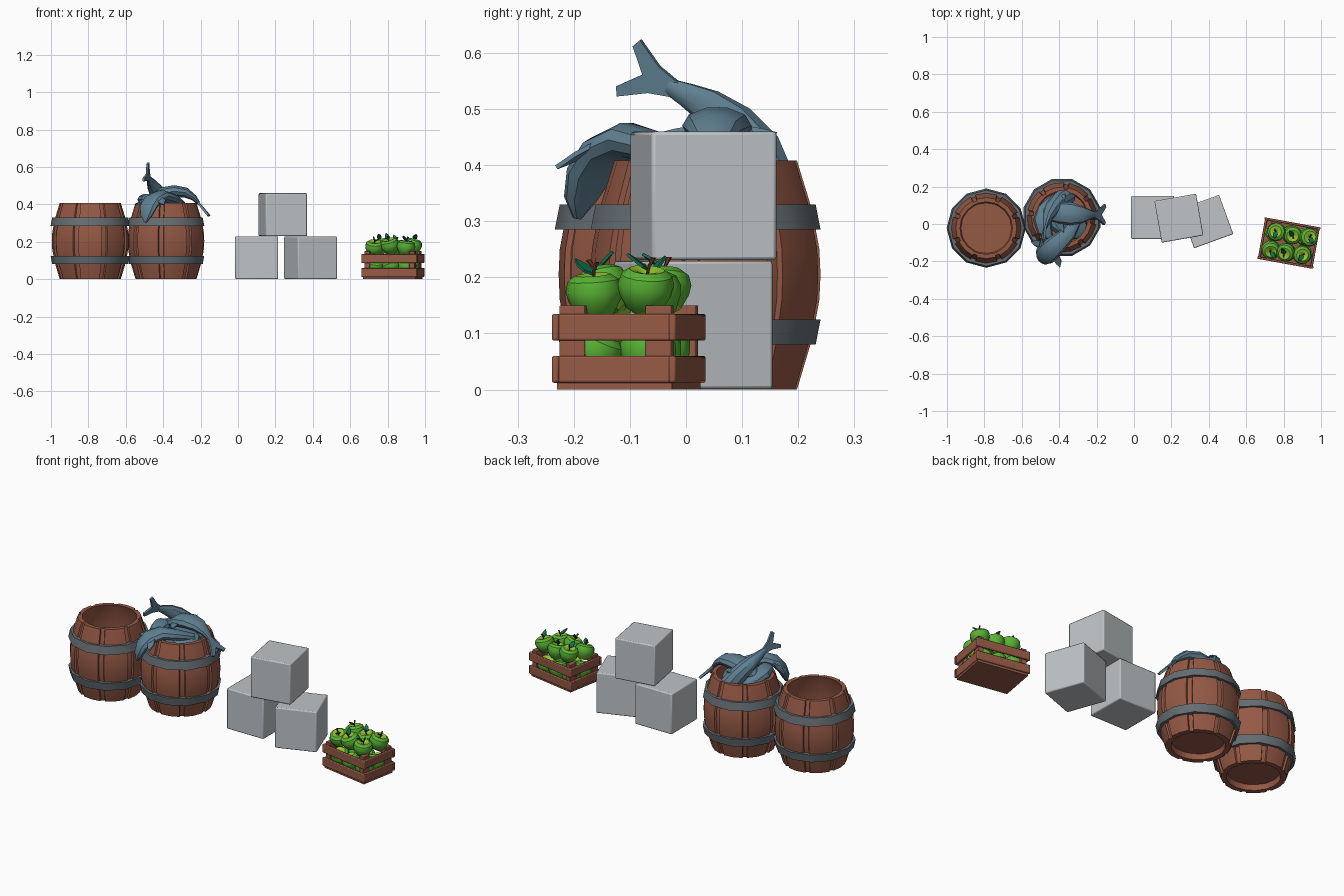
import bpy, bmesh, math, random
from mathutils import Vector, Matrix, Euler

if "Cube" in bpy.data.objects:
    bpy.data.objects.remove(bpy.data.objects["Cube"])

random.seed(4)


def mat(name, c):
    m = bpy.data.materials.new(name)
    m.diffuse_color = (*c, 1)
    m.use_nodes = True
    m.node_tree.nodes["Principled BSDF"].inputs["Base Color"].default_value = m.diffuse_color
    return m


WOOD = mat("brown wood", (0.30, 0.10, 0.06))
IRON = mat("iron grey", (0.13, 0.155, 0.17))
FISH = mat("fish blue", (0.115, 0.215, 0.285))
STONE = mat("pale stone", (0.52, 0.55, 0.57))
GREEN = mat("apple green", (0.10, 0.45, 0.035))
LIME = mat("apple lime", (0.30, 0.56, 0.03))
LEAF = mat("leaf green", (0.004, 0.16, 0.07))
STEM = mat("stem brown", (0.16, 0.035, 0.02))


def make(name, verts, faces, material, matrix=None):
    me = bpy.data.meshes.new(name)
    me.from_pydata([tuple(v) for v in verts], [], faces)
    if matrix:
        me.transform(matrix)
    me.materials.append(material)
    bm = bmesh.new()
    bm.from_mesh(me)
    bmesh.ops.recalc_face_normals(bm, faces=bm.faces)
    bm.to_mesh(me)
    bm.free()
    ob = bpy.data.objects.new(name, me)
    bpy.context.collection.objects.link(ob)
    return ob


def loft(name, rings, material, matrix=None, closed=False):
    """Skin a list of equal rings; cap the ends or join last to first."""
    n, m = len(rings[0]), len(rings)
    faces = []
    for i in range(m if closed else m - 1):
        a, b = i * n, (i + 1) % m * n
        faces += [(a + j, a + (j + 1) % n, b + (j + 1) % n, b + j) for j in range(n)]
    if not closed:
        faces += [tuple(range(n)), tuple(range((m - 1) * n, m * n))]
    return make(name, [v for r in rings for v in r], faces, material, matrix)


def circle(r, z, n, phase=0.0):
    return [(r * math.cos(math.tau * i / n + phase), r * math.sin(math.tau * i / n + phase), z)
            for i in range(n)]


def plate(name, outline, origin, u, v, t, material, matrix=None):
    """Thin solid from a flat outline spanned by the axes u and v."""
    o, u, v = Vector(origin), Vector(u).normalized(), Vector(v).normalized()
    w = u.cross(v).normalized() * t / 2
    return loft(name, [[o + u * a + v * b + w * s for a, b in outline] for s in (-1, 1)],
                material, matrix)


def box(name, size, loc, material, matrix, bevel):
    x, y, z = (s / 2 for s in size)
    cx, cy, cz = loc
    rings = [[(cx - x, cy - y, cz + k), (cx + x, cy - y, cz + k),
              (cx + x, cy + y, cz + k), (cx - x, cy + y, cz + k)] for k in (-z, z)]
    ob = loft(name, rings, material, matrix)
    if bevel:
        mod = ob.modifiers.new("bevel", 'BEVEL')
        mod.width, mod.segments = bevel, 2
    return ob


def place(x, y, z, deg):
    return Matrix.Translation((x, y, z)) @ Matrix.Rotation(math.radians(deg), 4, 'Z')


# Barrels: eight raised staves, recessed seams, open top, recessed bottom
def barrel(name, x, y, deg):
    M = place(x, y, 0, deg)
    cols = [(math.radians(45 * k + a), d) for k in range(8)
            for a, d in ((-18, 0), (0, 0), (18, 0), (19, 1), (26, 1))]
    profile = [(.130, .03, 0), (.135, 0, 0), (.163, 0, .010), (.190, .09, .010), (.203, .16, .010),
               (.205, .205, .010), (.203, .25, .010), (.190, .32, .010), (.163, .408, .010),
               (.140, .408, 0), (.150, .38, 0), (.170, .30, 0), (.175, .2, 0), (.135, .05, 0)]
    loft(name + "_staves", [[((r - d * k) * math.cos(a), (r - d * k) * math.sin(a), z)
                             for a, d in cols] for r, z, k in profile], WOOD, M)
    for part, za, zb, ra, rb in (("lower", .08, .125, .203, .212), ("upper", .285, .33, .212, .203)):
        loft(f"{name}_{part}_hoop", [circle(ra, za, 12), circle(rb, zb, 12),
                                     circle(.18, zb, 12), circle(.18, za, 12)], IRON, M, closed=True)


barrel("empty_barrel", -.79, -.022, -90)
barrel("fish_barrel", -.385, .035, -75)

TAIL = [(-.015, -.014), (.03, -.026), (.08, -.056), (.088, -.04), (.052, 0),
        (.088, .04), (.08, .056), (.03, .026), (-.015, .014)]
FIN = [(0, -.022), (.03, -.03), (.055, -.03), (.035, .005), (0, .022)]


# Fish: lofted body along a path, forked tail, side fins
def fish(name, path, flat_tail=True, tail=True, fins=None):
    pts = [Vector(p[:3]) for p in path]
    chord = pts[-1] - pts[0]
    side = chord.cross(Vector((0, 0, 1))).normalized()
    rings = []
    for i, p in enumerate(path):
        t = (pts[min(i + 1, len(pts) - 1)] - pts[max(i - 1, 0)]).normalized()
        up = side.cross(t).normalized()
        rings.append([pts[i] + side * p[3] * math.cos(a) + up * p[4] * math.sin(a)
                      for a in (math.tau * k / 10 for k in range(10))])
    loft(name + "_body", rings, FISH)
    t = (pts[-1] - pts[-2]).normalized()
    up = side.cross(t)
    if tail:
        plate(name + "_tail", TAIL, pts[-1], t, side if flat_tail else up, .012, FISH)
    if fins is not None:
        d = (pts[fins + 1] - pts[fins - 1]).normalized()
        for s in (-1, 1):
            plate(name + "_fin", FIN, pts[fins] + side * s * path[fins][3] * .85,
                  side * s + Vector((0, 0, -.25)), -d, .008, FISH)


fish("right_fish", [(-.50, .06, .40, .012, .010), (-.46, .06, .435, .040, .026),
                    (-.40, .06, .46, .058, .034), (-.34, .055, .47, .062, .034),
                    (-.28, .05, .463, .048, .028), (-.235, .05, .435, .026, .017),
                    (-.21, .05, .405, .016, .010)], fins=2)
fish("front_fish", [(-.30, .03, .40, .025, .02), (-.35, -.05, .43, .04, .028),
                    (-.41, -.105, .445, .052, .032), (-.455, -.145, .425, .060, .030),
                    (-.48, -.172, .385, .056, .028), (-.49, -.188, .34, .038, .022),
                    (-.495, -.194, .305, .008, .008)], tail=False, fins=3)
fish("upright_fish", [(-.36, .15, .36, .05, .05), (-.40, .125, .42, .05, .05),
                      (-.435, .085, .47, .042, .042), (-.46, .04, .505, .028, .032),
                      (-.472, 0, .526, .017, .022), (-.478, -.03, .54, .009, .015)],
     flat_tail=False)
fish("left_fish", [(-.44, .14, .36, .015, .015), (-.475, .09, .40, .04, .03),
                   (-.49, .02, .425, .048, .032), (-.475, -.05, .43, .04, .026),
                   (-.44, -.085, .425, .015, .010)], tail=False)
fish("buried_fish", [(-.48, .10, .35, .05, .04), (-.40, .05, .375, .09, .05),
                     (-.33, 0, .375, .09, .05), (-.28, -.04, .35, .05, .04)], tail=False)

# Stone blocks
for name, x, y, z, deg, s in (("left_block", .10, .035, .115, 0, .23),
                              ("right_block", .388, .013, .115, 20, .223),
                              ("top_block", .24, .031, .345, 10, .226)):
    box(name, (s, s, .229), (0, 0, 0), STONE, place(x, y, z, deg), .006)

# Crate: floor, corner posts, two tiers of slats
C = place(.828, -.102, 0, -10.3)
box("crate_floor", (.286, .208, .012), (0, 0, .006), WOOD, C, 0)
for sx in (-1, 1):
    for sy in (-1, 1):
        box("crate_post", (.030, .046, .148), (sx * .122, sy * .078, .076), WOOD, C, .002)
for z in (.036, .111):
    for s in (-1, 1):
        box("crate_long_slat", (.304, .013, .048), (0, s * .106, z), WOOD, C, .004)
        box("crate_end_slat", (.013, .222, .048), (s * .142, 0, z), WOOD, C, .004)


# Apples: dimpled bodies with lime crowns, stem and leaf
def apple(x, y, z, tilt, top):
    M = (C @ Matrix.Translation((x, y, z))
         @ Euler((random.uniform(-tilt, tilt), random.uniform(-tilt, tilt),
                  random.uniform(0, 6.28))).to_matrix().to_4x4())
    prof = [(.006, -.034), (.018, -.041), (.034, -.030), (.047, -.006), (.051, .012),
            (.046, .030), (.032, .040), (.018, .037), (.004, .026)]
    ob = loft("apple", [circle(r, h, 12) for r, h in prof], GREEN, M)
    ob.data.materials.append(LIME)
    inv = M.inverted()
    for f in ob.data.polygons:
        c = inv @ f.center
        if math.hypot(c.x, c.y) < .03:
            f.material_index = 1
    if top:
        loft("apple_stem", [[(px + dx, py, h) for px, py, _ in circle(r, 0, 6)]
                            for r, h, dx in ((.003, .024, 0), (.003, .045, .003), (.005, .062, .010))],
             STEM, M)
        plate("apple_leaf", [(0, 0), (.014, .013), (.032, .010), (.048, 0), (.032, -.010), (.014, -.013)],
              (.002, 0, .040), (-.8, 0, .55), (0, 1, 0), .005, LEAF, M)


for i, x in enumerate((-.085, 0, .085)):
    for j, y in enumerate((-.048, .048)):
        apple(x, y, .063, .4, False)
        apple(x + (.012 if j else -.006), y, .165 + .010 * ((i + j) % 2), .35, True)

# Smooth shading that keeps hard edges
for ob in bpy.data.objects:
    ob.select_set(True)
    bpy.context.view_layer.objects.active = ob
bpy.ops.object.shade_smooth_by_angle(angle=math.radians(32))
